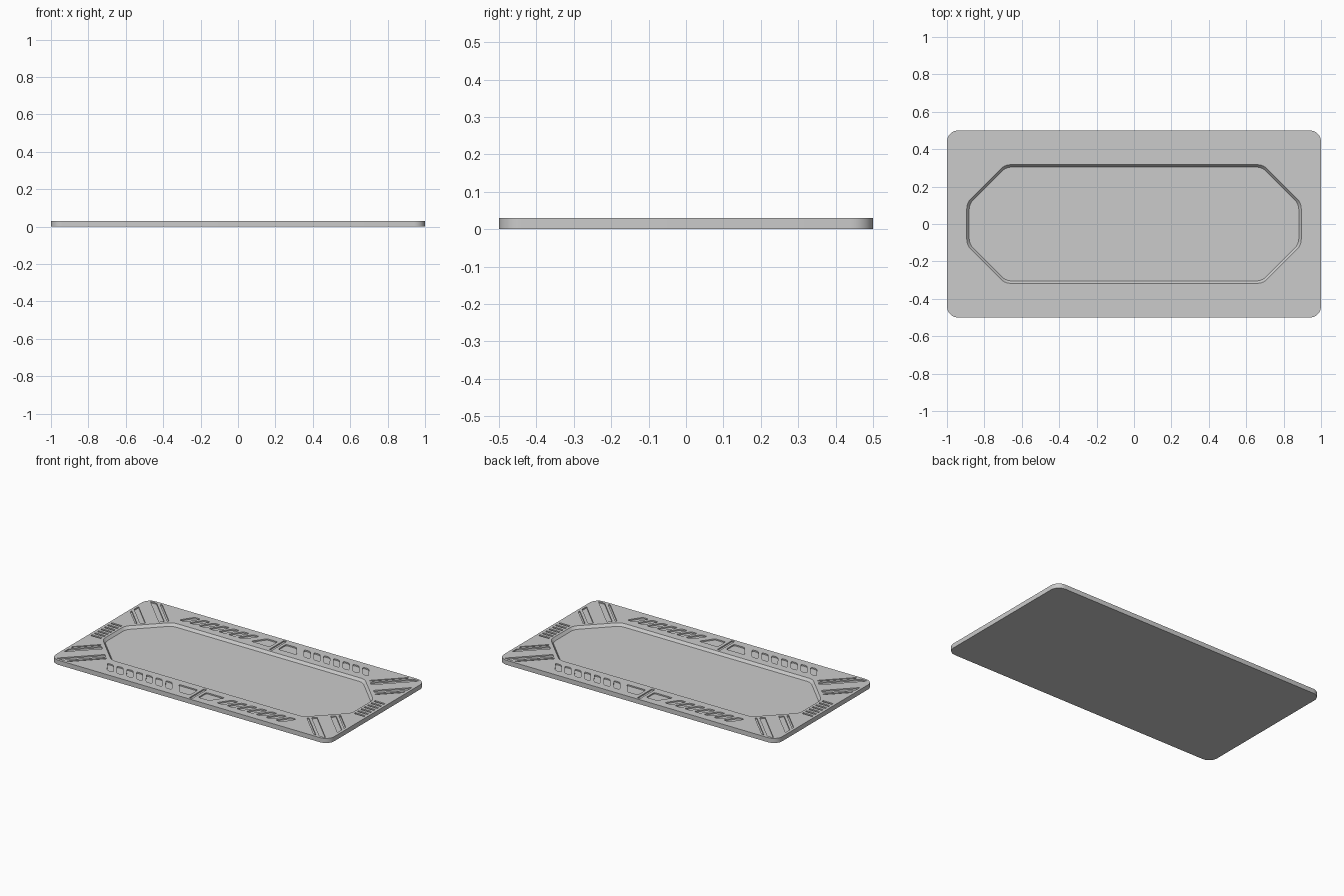
import bpy, bmesh, math
from mathutils import Vector

if "Cube" in bpy.data.objects:
    bpy.data.objects.remove(bpy.data.objects["Cube"])

TOP, FLOOR, GROOVE = 0.03, 0.013, 0.022


def rounded(points, cut, n=5):
    """Round every corner of a closed outline with a small quadratic curve."""
    out, pts = [], [Vector(p) for p in points]
    for i, p in enumerate(pts):
        a, b = pts[i - 1] - p, pts[(i + 1) % len(pts)] - p
        a = p + a.normalized() * min(cut, a.length * 0.45)
        b = p + b.normalized() * min(cut, b.length * 0.45)
        for k in range(n + 1):
            t = k / n
            out.append(a * (1 - t) ** 2 + p * 2 * t * (1 - t) + b * t * t)
    return out


def ccw(pts):
    area = sum(pts[i - 1][0] * p[1] - p[0] * pts[i - 1][1] for i, p in enumerate(pts))
    return pts if area > 0 else pts[::-1]


def solid(bm, low, high, z0, z1):
    """Closed body between two outlines with equal point counts."""
    a = [bm.verts.new((p[0], p[1], z0)) for p in ccw(low)]
    b = [bm.verts.new((p[0], p[1], z1)) for p in ccw(high)]
    bm.faces.new(a[::-1])
    bm.faces.new(b)
    for i in range(len(a)):
        bm.faces.new((a[i - 1], a[i], b[i], b[i - 1]))


def make(name, bm):
    mesh = bpy.data.meshes.new(name)
    bm.to_mesh(mesh)
    bm.free()
    ob = bpy.data.objects.new(name, mesh)
    bpy.context.collection.objects.link(ob)
    return ob


def octagon(inset):
    x, y = 0.895 - inset, 0.318 - inset
    c = 0.205 - inset * 0.586
    return rounded([(x, y - c), (x - c, y), (c - x, y), (-x, y - c),
                    (-x, c - y), (c - x, -y), (x - c, -y), (x, c - y)], 0.03)


def groove(pts, cut=0.0):
    out = rounded(pts, cut, 4) if cut else pts
    solid(cutters, out, out, GROOVE, TOP + 0.01)


# base plate
bm = bmesh.new()
outline = []
for cx, cy, start in ((0.94, 0.44, 0), (-0.94, 0.44, 90), (-0.94, -0.44, 180), (0.94, -0.44, 270)):
    for k in range(9):
        a = math.radians(start + k * 90 / 8)
        outline.append((cx + 0.06 * math.cos(a), cy + 0.06 * math.sin(a)))
solid(bm, outline, outline, 0, TOP)
plate = make("tray_plate", bm)

# octagonal recess with sloped wall
cutters = bmesh.new()
solid(cutters, octagon(0.014), octagon(0.0), FLOOR, TOP + 0.001)

for sx in (1, -1):
    # ribbed grip at each short end
    for i in range(-3, 4):
        y = i * 0.034
        groove([(sx * x, y + d) for x, d in ((0.91, -0.007), (0.982, -0.007), (0.982, 0.007), (0.91, 0.007))])
    for sy in (1, -1):
        # row of slanted slots along each long side
        for i in range(7):
            x = 0.205 + i * 0.07
            groove([(sx * (x + dx), sy * y) for dx, y in
                    ((0.012, 0.368), (0.056, 0.368), (0.0, 0.45), (-0.044, 0.45))], 0.014)
        # trapezoid pocket beside the middle
        groove([(sx * x, sy * y) for x, y in
                ((0.03, 0.368), (0.165, 0.368), (0.105, 0.45), (0.03, 0.45))], 0.012)
        # diagonal bands in the corners
        for t0, t1 in ((0.40, 0.415), (0.44, 0.485), (0.60, 0.645), (0.67, 0.685)):
            def end(t):
                return (t + 0.482, 0.482) if t < 0.5 else (0.982, 0.982 - t)
            def begin(t):
                return ((1.04 + t) / 2, (1.04 - t) / 2)
            groove([(sx * x, sy * y) for x, y in (begin(t0), begin(t1), end(t1), end(t0))])

# middle strip across each long rim
for sy in (1, -1):
    groove([(x, sy * y) for x, y in ((-0.01, 0.335), (0.01, 0.335), (0.01, 0.485), (-0.01, 0.485))])

cutter = make("groove_cutter", cutters)
cutter.hide_render = True

mod = plate.modifiers.new("grooves", "BOOLEAN")
mod.operation = "DIFFERENCE"
mod.solver = "EXACT"
mod.object = cutter
bpy.context.view_layer.objects.active = plate
plate.select_set(True)
bpy.ops.object.modifier_apply(modifier=mod.name)
bpy.data.objects.remove(cutter)
bpy.ops.object.shade_smooth_by_angle(angle=math.radians(25))
